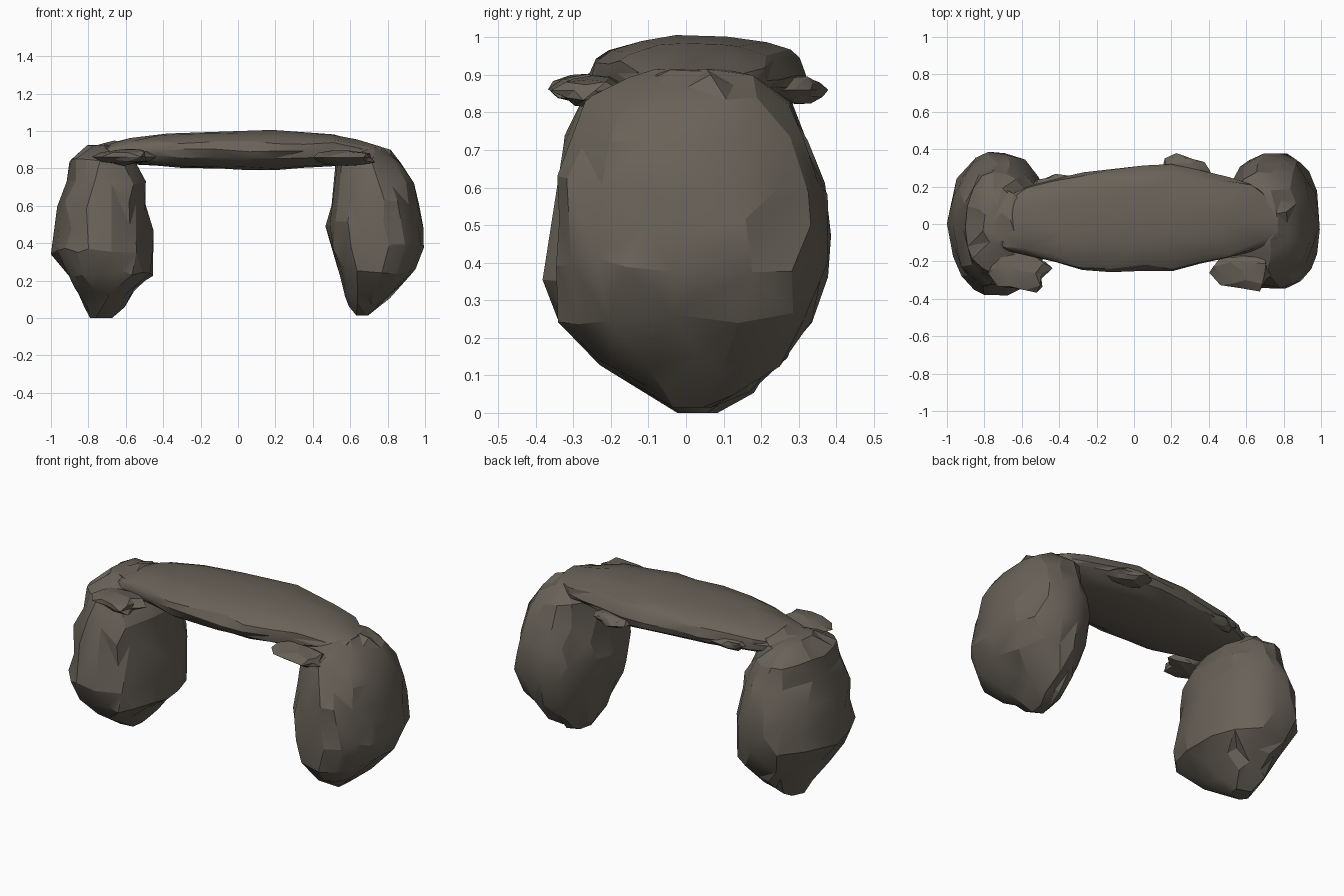
import bpy, bmesh, math, random
from mathutils import Vector

if "Cube" in bpy.data.objects:
    bpy.data.objects.remove(bpy.data.objects["Cube"])

random.seed(7)
mat = bpy.data.materials.new("stone")
mat.diffuse_color = (0.14, 0.122, 0.098, 1)
mat.use_nodes = True
mat.node_tree.nodes["Principled BSDF"].inputs["Base Color"].default_value = mat.diffuse_color


def finish(bm, name, ratio=1.0, angle=22):
    bmesh.ops.recalc_face_normals(bm, faces=bm.faces)
    me = bpy.data.meshes.new(name)
    bm.to_mesh(me)
    bm.free()
    ob = bpy.data.objects.new(name, me)
    bpy.context.collection.objects.link(ob)
    me.materials.append(mat)
    if ratio < 1:
        d = ob.modifiers.new("chip", 'DECIMATE')
        d.ratio = ratio
    bpy.ops.object.select_all(action='DESELECT')
    ob.select_set(True)
    bpy.context.view_layer.objects.active = ob
    if ratio < 1:
        bpy.ops.object.modifier_apply(modifier="chip")
    bpy.ops.object.shade_smooth_by_angle(angle=math.radians(angle))
    return ob


def loft(name, rows, axis, n, power, rough, ratio):
    """Rows: position, min/max of first cross axis, min/max of second."""
    bm = bmesh.new()
    rings = []
    for pos, a0, a1, b0, b1 in rows:
        ring = []
        for i in range(n):
            t = 2 * math.pi * (i + random.uniform(-.25, .25)) / n
            c, s = math.cos(t), math.sin(t)
            k = 1.01 - random.random() * rough
            a = (a0 + a1) / 2 + k * (a1 - a0) / 2 * math.copysign(abs(c) ** power, c)
            b = (b0 + b1) / 2 + k * (b1 - b0) / 2 * math.copysign(abs(s) ** power, s)
            p = pos
            if pos not in (rows[0][0], rows[-1][0]):
                p += random.uniform(-.018, .018)
            ring.append(bm.verts.new((a, b, p) if axis == 'Z' else (p, a, b)))
        rings.append(ring)
    for r, q in zip(rings, rings[1:]):
        for i in range(n):
            bm.faces.new((r[i], r[(i + 1) % n], q[(i + 1) % n], q[i]))
    bm.faces.new(rings[0])
    bm.faces.new(rings[-1])
    bmesh.ops.triangulate(bm, faces=bm.faces)
    return finish(bm, name, ratio)


# Boulder legs
loft("left_boulder", [
    (0.0, -.79, -.67, -.03, .08), (.07, -.83, -.60, -.13, .20),
    (.15, -.87, -.54, -.24, .27), (.24, -.93, -.45, -.36, .34),
    (.36, -1.0, -.44, -.39, .385), (.48, -.985, -.455, -.37, .395),
    (.61, -.97, -.48, -.36, .37), (.73, -.92, -.49, -.33, .33),
    (.84, -.905, -.55, -.27, .28), (.90, -.84, -.62, -.17, .19),
    (.925, -.80, -.68, -.09, .10)], 'Z', 18, .9, .07, .6)
loft("right_boulder", [
    (.015, .63, .70, -.04, .07), (.07, .59, .77, -.13, .17),
    (.14, .565, .84, -.23, .26), (.25, .525, .95, -.34, .34),
    (.38, .49, 1.0, -.37, .385), (.50, .465, .99, -.36, .39),
    (.61, .49, .975, -.35, .37), (.72, .50, .95, -.32, .33),
    (.83, .51, .875, -.27, .28), (.885, .58, .82, -.18, .19),
    (.915, .64, .77, -.09, .10)], 'Z', 18, .9, .07, .6)

# Bridging slab
loft("top_slab", [
    (-.74, -.10, .08, .85, .90), (-.68, -.14, .14, .83, .94),
    (-.57, -.17, .21, .82, .965), (-.43, -.21, .25, .815, .985),
    (-.29, -.255, .28, .80, .995), (-.12, -.255, .305, .80, 1.0),
    (.05, -.25, .315, .79, 1.005), (.20, -.25, .33, .79, 1.005),
    (.35, -.22, .29, .80, .995), (.50, -.19, .25, .81, .985),
    (.62, -.15, .22, .82, .955), (.71, -.12, .15, .84, .93),
    (.77, -.08, .06, .88, .915)], 'X', 18, .85, .06, .7)


# Ragged flakes wedged into the joints
def flake(name, loc, size, turn):
    bm = bmesh.new()
    bmesh.ops.create_icosphere(bm, subdivisions=2, radius=1)
    ca, sa = math.cos(turn), math.sin(turn)
    for v in bm.verts:
        p = v.co * random.uniform(.72, 1.08)
        x, y = p.x * size[0], p.y * size[1]
        v.co = Vector((x * ca - y * sa, x * sa + y * ca, p.z * size[2])) + Vector(loc)
    return finish(bm, name, 1, 15)


flake("front_left_flake", (-.61, -.25, .862), (.17, .12, .05), -.15)
flake("front_right_flake", (.58, -.25, .858), (.17, .11, .045), -.15)
flake("back_right_flake", (.29, .29, .86), (.14, .085, .045), -.25)
flake("left_end_flake", (-.66, .02, .90), (.11, .17, .05), .1)
flake("back_left_flake", (-.42, .21, .88), (.13, .055, .045), 0)
flake("right_end_flake", (.64, .04, .89), (.12, .16, .045), .2)
